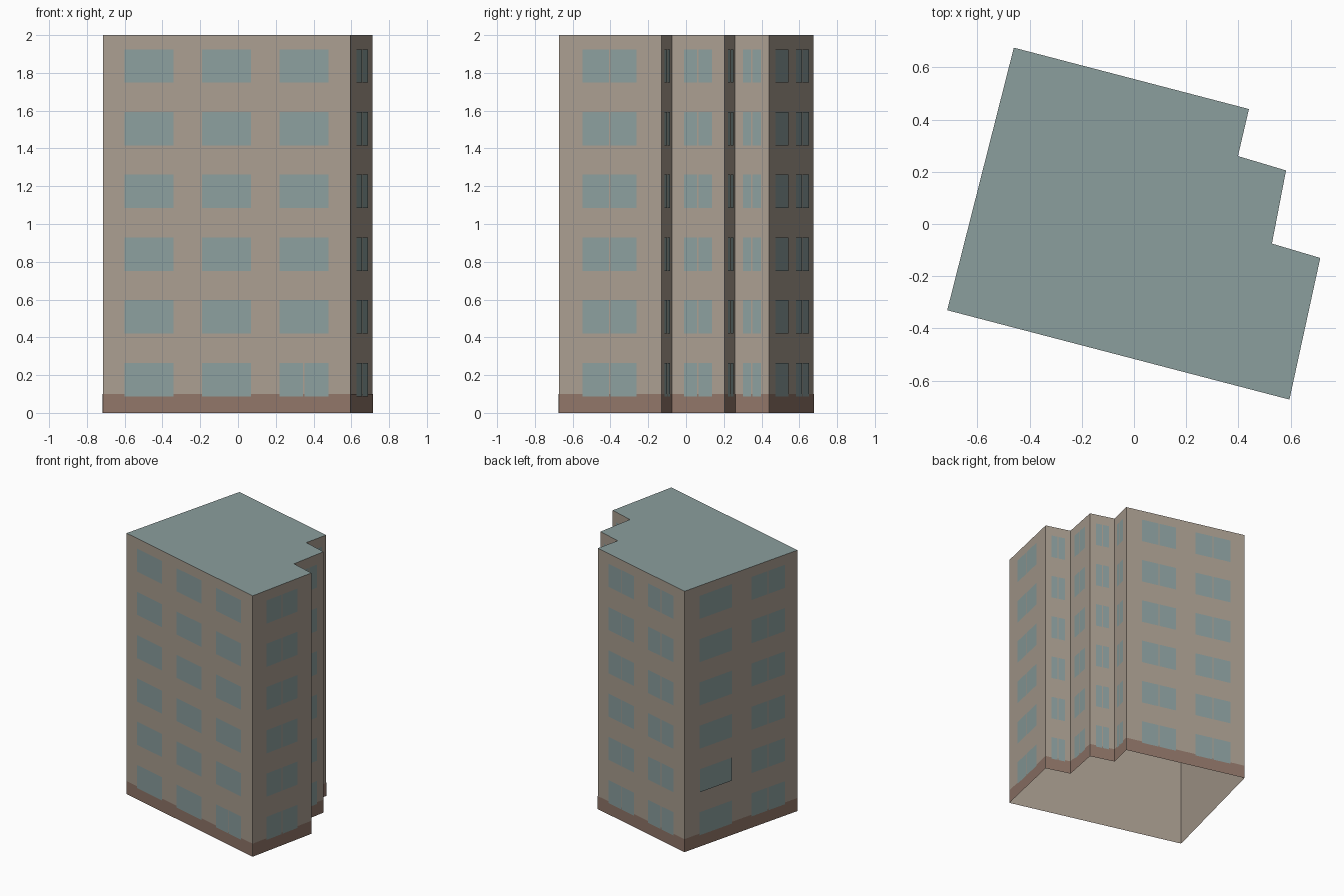
import bpy
import bmesh
from mathutils import Vector

cube = bpy.data.objects.get("Cube")
if cube:
    bpy.data.objects.remove(cube, do_unlink=True)


def make_material(name, rgb):
    mat = bpy.data.materials.new(name)
    mat.use_nodes = True
    mat.diffuse_color = (*rgb, 1)
    mat.node_tree.nodes["Principled BSDF"].inputs["Base Color"].default_value = (*rgb, 1)
    return mat


beige = make_material("beige_wall", (0.40, 0.34, 0.28))
brown = make_material("brown_base", (0.28, 0.18, 0.14))
blue_grey = make_material("blue_grey", (0.26, 0.345, 0.34))

HEIGHT = 2.0
BASE_HEIGHT = 0.1
GLASS_HEIGHT = 0.177
STOREYS = 6
STOREY_STEP = 0.332
FIRST_SILL = 0.088
MULLION = 0.008

# Stepped footprint, counter-clockwise from the front left corner
footprint = [Vector(p) for p in (
    (-0.715, -0.33), (0.595, -0.672), (0.713, -0.13), (0.528, -0.075),
    (0.582, 0.205), (0.398, 0.26), (0.44, 0.44), (-0.46, 0.675))]
walls = list(zip(footprint, footprint[1:] + footprint[:1]))

# Window bays of each wall as (start, end, split) along its length
single = [(0.23, 0.76, True)]
pair = [(0.13, 0.42, True), (0.585, 0.88, True)]
triple = [(0.088, 0.286, False), (0.401, 0.599, False), (0.714, 0.912, False)]
left_pair = [(0.13, 0.416, False), (0.59, 0.885, True)]
bays = [triple, single, single, single, single, single, pair, left_pair]


def wall_quad(bm, wall, start, end, low, high, offset=0.0):
    """Upright rectangle on a wall, moved outwards by offset."""
    a, b = wall
    d = b - a
    out = Vector((d.y, -d.x)).normalized() * offset
    p, q = a + d * start + out, a + d * end + out
    corners = ((p, low), (q, low), (q, high), (p, high))
    return bm.faces.new([bm.verts.new((c.x, c.y, z)) for c, z in corners])


def finish(bm, name, mat):
    mesh = bpy.data.meshes.new(name)
    bmesh.ops.remove_doubles(bm, verts=bm.verts[:], dist=0.0001)
    bm.to_mesh(mesh)
    bm.free()
    mesh.materials.append(mat)
    obj = bpy.data.objects.new(name, mesh)
    bpy.context.collection.objects.link(obj)
    return obj


# Outer walls, open underneath
bm = bmesh.new()
for wall in walls:
    wall_quad(bm, wall, 0, 1, 0, HEIGHT)
finish(bm, "outer_walls", beige)

# Flat roof
bm = bmesh.new()
bm.faces.new([bm.verts.new((p.x, p.y, HEIGHT)) for p in footprint])
finish(bm, "flat_roof", blue_grey)

# Base band around the foot
bm = bmesh.new()
for wall in walls:
    wall_quad(bm, wall, 0, 1, 0, BASE_HEIGHT, 0.002)
finish(bm, "base_band", brown)

# Windows, some divided into two panes
bm = bmesh.new()
for index, wall in enumerate(walls):
    gap = MULLION / (wall[1] - wall[0]).length / 2
    for storey in range(STOREYS):
        low = FIRST_SILL + storey * STOREY_STEP
        for bay, (start, end, split) in enumerate(bays[index]):
            # One ground floor front window is divided too
            split = split or (index == 0 and bay == 2 and storey == 0)
            # One left window stands slightly proud
            proud = index == 7 and bay == 0 and storey == 1
            offset = 0.008 if proud else 0.004
            mid = (start + end) / 2
            panes = [(start, mid - gap), (mid + gap, end)] if split else [(start, end)]
            for u, v in panes:
                wall_quad(bm, wall, u, v, low, low + GLASS_HEIGHT, offset)
finish(bm, "windows", blue_grey)
